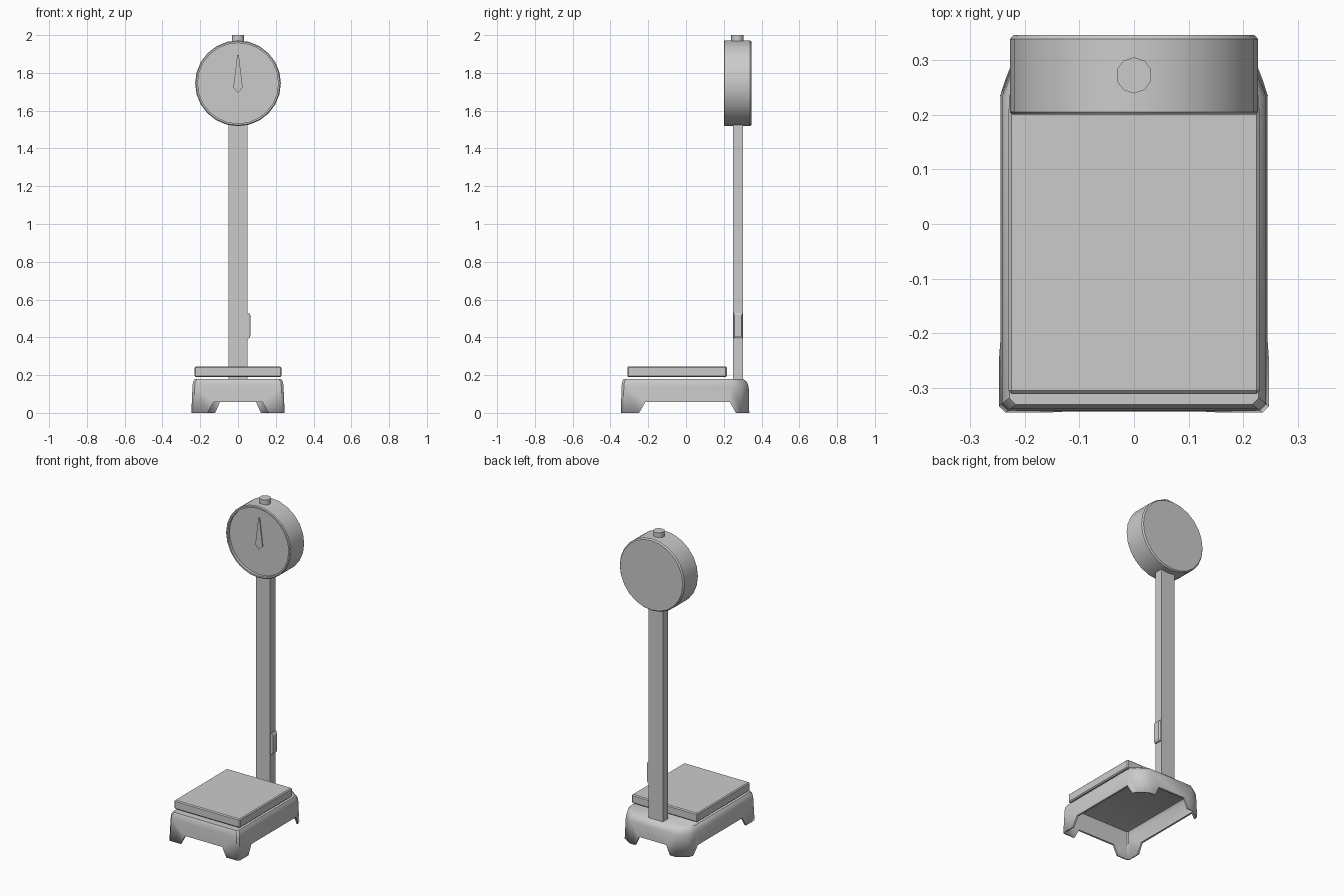
import bpy, bmesh, math
from mathutils import Matrix

if "Cube" in bpy.data.objects:
    bpy.data.objects.remove(bpy.data.objects["Cube"])


def finish(name, bm, smooth=None):
    bmesh.ops.recalc_face_normals(bm, faces=bm.faces)
    mesh = bpy.data.meshes.new(name)
    bm.to_mesh(mesh)
    bm.free()
    ob = bpy.data.objects.new(name, mesh)
    bpy.context.collection.objects.link(ob)
    if smooth:
        bpy.ops.object.select_all(action='DESELECT')
        bpy.context.view_layer.objects.active = ob
        ob.select_set(True)
        bpy.ops.object.shade_smooth_by_angle(angle=math.radians(smooth))
    return ob


def loft(rings, cap_start=True, cap_end=True):
    """Skin a list of equal-length closed rings."""
    bm = bmesh.new()
    vs = [[bm.verts.new(p) for p in r] for r in rings]
    n = len(vs[0])
    for a, b in zip(vs, vs[1:]):
        for i in range(n):
            j = (i + 1) % n
            bm.faces.new((a[i], a[j], b[j], b[i]))
    if cap_start:
        bm.faces.new(vs[0][::-1])
    if cap_end:
        bm.faces.new(vs[-1])
    return bm


def box(name, x0, x1, y0, y1, z0, z1, bevel=0.0):
    bm = bmesh.new()
    bmesh.ops.create_cube(bm, size=1)
    for v in bm.verts:
        v.co = ((x0 + x1) / 2 + v.co.x * (x1 - x0),
                (y0 + y1) / 2 + v.co.y * (y1 - y0),
                (z0 + z1) / 2 + v.co.z * (z1 - z0))
    if bevel:
        bmesh.ops.bevel(bm, geom=bm.edges[:], offset=bevel, segments=1, affect='EDGES')
    return finish(name, bm)


def outline(w, front, back, z):
    """Base footprint: clipped front corners, broad rounded rear corners."""
    half = [(w - 0.012, front), (w, front + 0.012), (w, 0.235),
            (w - 0.024, back - 0.04), (w - 0.085, back)]
    pts = half + [(-x, y) for x, y in reversed(half)]
    return [(x, y, z) for x, y in pts]


# Hollow base housing
bm = loft([outline(0.247, -0.345, 0.335, 0), outline(0.241, -0.341, 0.332, 0.14),
           outline(0.238, -0.338, 0.322, 0.165), outline(0.228, -0.33, 0.302, 0.18)],
          cap_start=False)
base = finish("base_housing", bm, 35)
shell = base.modifiers.new("shell", 'SOLIDIFY')
shell.thickness = 0.012
shell.offset = -1


# Openings between the feet
def foot_cutter(name, axis, a0, a1, b0, b1, start, end):
    prof = [(a0, -0.02), (b0, 0.058), (b1, 0.058), (a1, -0.02)]
    rings = [[(a, d, z) if axis == 'y' else (d, a, z) for a, z in prof] for d in (start, end)]
    cut = finish(name, loft(rings))
    cut.hide_render = True
    cut.hide_set(True)
    mod = base.modifiers.new(name, 'BOOLEAN')
    mod.operation = 'DIFFERENCE'
    mod.object = cut
    mod.solver = 'EXACT'
    return cut


cutters = [foot_cutter("front_opening_cutter", 'y', -0.17, 0.17, -0.13, 0.13, -0.5, 0),
           foot_cutter("rear_opening_cutter", 'y', -0.13, 0.13, -0.095, 0.095, 0.1, 0.5),
           foot_cutter("side_opening_cutter", 'x', -0.26, 0.275, -0.215, 0.232, -0.5, 0.5)]
bpy.context.view_layer.update()
mesh = bpy.data.meshes.new_from_object(base.evaluated_get(bpy.context.evaluated_depsgraph_get()))
base.modifiers.clear()
base.data = mesh
for c in cutters:
    bpy.data.objects.remove(c)

# Weighing platform
box("platform", -0.23, 0.23, -0.311, 0.216, 0.19, 0.246, 0.006)

# Column and the small box on its side
box("column", -0.05, 0.05, 0.25, 0.302, 0.17, 1.54)
bm = loft([[(x, y0, z0), (x, y1, z0), (x, y1, z1), (x, y0, z1)]
           for x, y0, y1, z0, z1 in ((0.045, 0.252, 0.3, 0.395, 0.53),
                                     (0.058, 0.252, 0.3, 0.395, 0.53),
                                     (0.066, 0.257, 0.295, 0.408, 0.517))])
finish("side_box", bm)

# Dial housing: lathed profile with a recessed face
SIDES, ZC = 24, 1.745
profile = [(0.213, 0.218), (0.213, 0.2), (0.222, 0.2), (0.227, 0.205),
           (0.227, 0.338), (0.22, 0.346)]
rings = [[(r * math.cos(2 * math.pi * i / SIDES), y, ZC + r * math.sin(2 * math.pi * i / SIDES))
          for i in range(SIDES)] for r, y in profile]
finish("dial_housing", loft(rings), 35)

# Needle
pts = [(-0.004, 1.895), (0.004, 1.895), (0.025, 1.722), (0, 1.695), (-0.025, 1.722)]
finish("needle", loft([[(x, y, z) for x, z in pts] for y in (0.209, 0.214)]))

# Top knob
bm = bmesh.new()
bmesh.ops.create_cone(bm, cap_ends=True, segments=10, radius1=0.033, radius2=0.033, depth=0.05,
                      matrix=Matrix.Translation((0, 0.272, 1.975)))
finish("top_knob", bm, 40)
